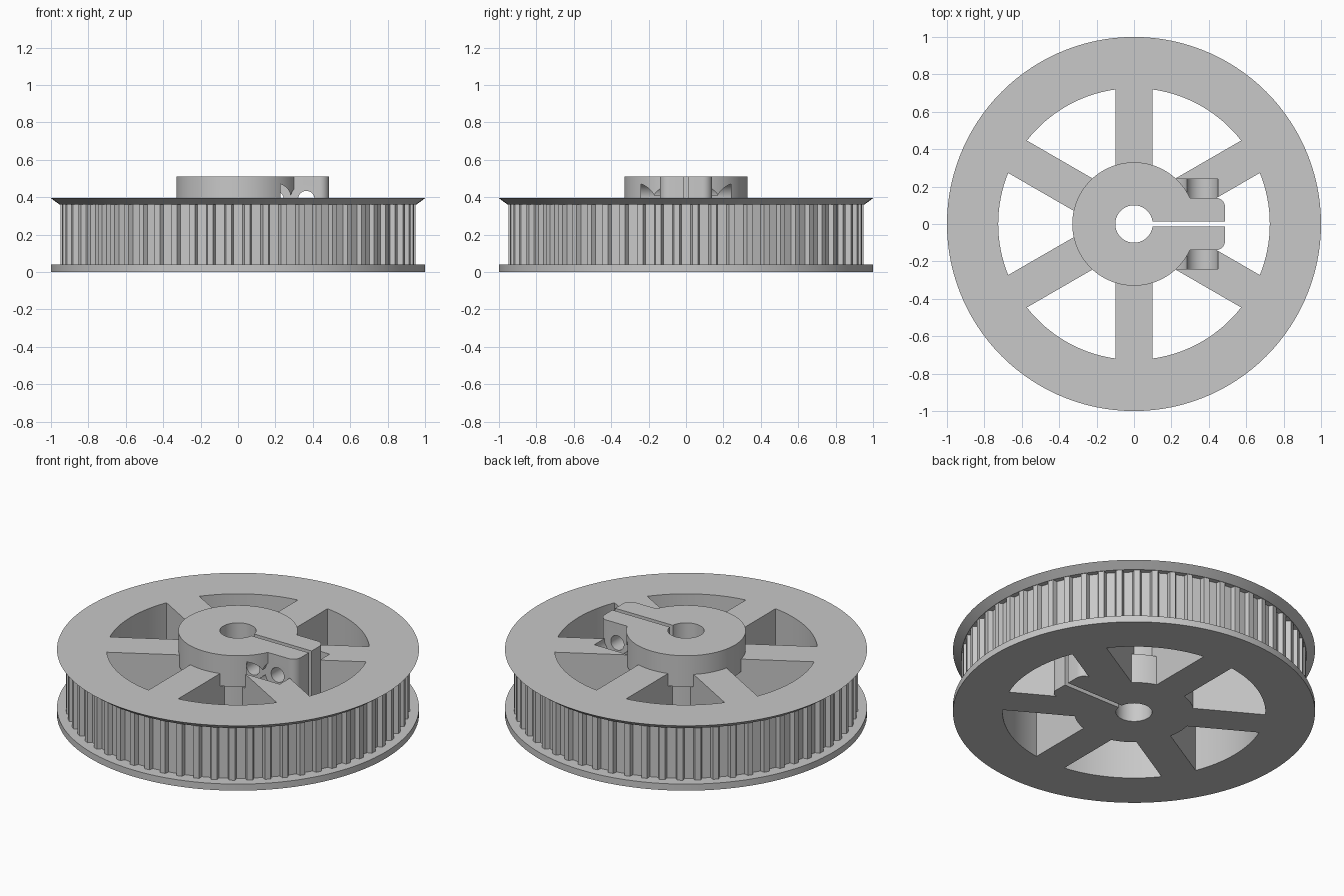
import bpy
import bmesh
from math import sin, cos, asin, pi, radians

if "Cube" in bpy.data.objects:
    bpy.data.objects.remove(bpy.data.objects["Cube"])

TOP, HUB_TOP = 0.395, 0.51      # wheel and hub heights
HUB_R, GROOVE_R, RIM_R = 0.33, 0.29, 0.726
TEETH = 60

grey = bpy.data.materials.new("plain_grey")
grey.use_nodes = True
grey.diffuse_color = (0.58, 0.58, 0.58, 1)
grey.node_tree.nodes["Principled BSDF"].inputs["Base Color"].default_value = (0.58, 0.58, 0.58, 1)


def loft(name, start, end):
    """Closed solid between two outlines with equal point counts."""
    bm = bmesh.new()
    a = [bm.verts.new(p) for p in start]
    b = [bm.verts.new(p) for p in end]
    bm.faces.new(a)
    bm.faces.new(b)
    for i in range(len(a)):
        bm.faces.new((a[i - 1], a[i], b[i], b[i - 1]))
    bmesh.ops.recalc_face_normals(bm, faces=bm.faces)
    mesh = bpy.data.meshes.new(name)
    bm.to_mesh(mesh)
    bm.free()
    mesh.materials.append(grey)
    obj = bpy.data.objects.new(name, mesh)
    bpy.context.collection.objects.link(obj)
    return obj


def prism(name, points, z0, z1):
    return loft(name, [(x, y, z0) for x, y in points], [(x, y, z1) for x, y in points])


def arc(radius, a0, a1, steps, centre=(0, 0)):
    return [(centre[0] + radius * cos(a0 + (a1 - a0) * i / steps),
             centre[1] + radius * sin(a0 + (a1 - a0) * i / steps)) for i in range(steps + 1)]


def circle(radius, steps=120, centre=(0, 0)):
    return arc(radius, 0, 2 * pi, steps, centre)[:-1]


def cross_cylinder(name, x, z, radius, y0, y1):
    """Cylinder lying along y."""
    ring = circle(radius, 48, (x, z))
    return loft(name, [(px, y0, pz) for px, pz in ring], [(px, y1, pz) for px, pz in ring])


def volume(mesh):
    bm = bmesh.new()
    bm.from_mesh(mesh)
    result = bm.calc_volume(signed=True)
    bm.free()
    return result


def combine(target, tool, operation):
    """Boolean that checks the volume moved the right way, else tries the other solver."""
    tool.hide_render = True
    before = target.data.copy()
    old, size = volume(before), abs(volume(tool.data))
    bpy.context.view_layer.objects.active = target
    for solver in ("MANIFOLD", "EXACT"):
        target.data = before.copy()
        mod = target.modifiers.new("combine", "BOOLEAN")
        mod.operation, mod.object, mod.solver = operation, tool, solver
        bpy.ops.object.modifier_apply(modifier=mod.name)
        change = volume(target.data) - old
        if operation == "DIFFERENCE":
            change = -change
        if 0 < change < size * 1.01:
            break
    else:
        target.data = before
    bpy.data.objects.remove(tool)


def window(turn):
    """Opening between two neighbouring spokes."""
    out_a = radians(30) - asin(0.1 / RIM_R)
    in_a = radians(30) - asin(0.1 / GROOVE_R)
    points = (arc(RIM_R, turn - out_a, turn + out_a, 16)
              + arc(GROOVE_R, turn + in_a, turn - in_a, 6))
    return prism("window_cutter", points, -0.1, 0.6)


# Toothed belt track
outline = []
for i in range(TEETH):
    a = 2 * pi * i / TEETH
    for radius, side in ((0.95, -0.034), (0.924, -0.024), (0.924, 0.024), (0.95, 0.034)):
        outline.append((radius * cos(a + side / radius), radius * sin(a + side / radius)))
wheel = prism("clamping_belt_pulley", outline, 0.02, 0.38)

# Flat lower flange and bevelled upper flange
combine(wheel, prism("lower_flange", circle(1), 0, 0.04), "UNION")
combine(wheel, loft("upper_flange", [(x, y, 0.36) for x, y in circle(0.953)],
                    [(x, y, TOP) for x, y in circle(1)]), "UNION")

# Spoke windows
for i in range(6):
    combine(wheel, window(i * pi / 3), "DIFFERENCE")

# Hub, leaving a groove around its middle
combine(wheel, prism("hub_base", circle(HUB_R), 0, 0.18), "UNION")
combine(wheel, prism("hub", circle(HUB_R), 0.32, HUB_TOP), "UNION")

# Bolt clearance pockets on both sides
for x in (0.2, 0.365):
    for y0, y1 in ((0.13, 0.24), (-0.24, -0.13)):
        combine(wheel, cross_cylinder("pocket_cutter", x, 0.39, 0.085, y0, y1), "DIFFERENCE")

# Clamp block with rounded outer corners
block = ([(0.05, -0.14)] + arc(0.05, -pi / 2, 0, 8, (0.437, -0.09))
         + arc(0.05, 0, pi / 2, 8, (0.437, 0.09)) + [(0.05, 0.14)])
combine(wheel, prism("clamp_block", block, 0, HUB_TOP), "UNION")

# Bolt holes through the block
for x in (0.2, 0.365):
    combine(wheel, cross_cylinder("bolt_cutter", x, 0.39, 0.044, -0.2, 0.2), "DIFFERENCE")

# Shaft bore and clamp slit
combine(wheel, prism("bore_cutter", circle(0.1, 64), -0.1, 0.7), "DIFFERENCE")
slit = [(0, -0.014), (0.6, -0.014), (0.6, 0.014), (0, 0.014)]
combine(wheel, prism("slit_cutter", slit, -0.1, 0.7), "DIFFERENCE")

bpy.ops.object.select_all(action="DESELECT")
wheel.select_set(True)
bpy.context.view_layer.objects.active = wheel
bpy.ops.object.shade_smooth_by_angle(angle=radians(25))
